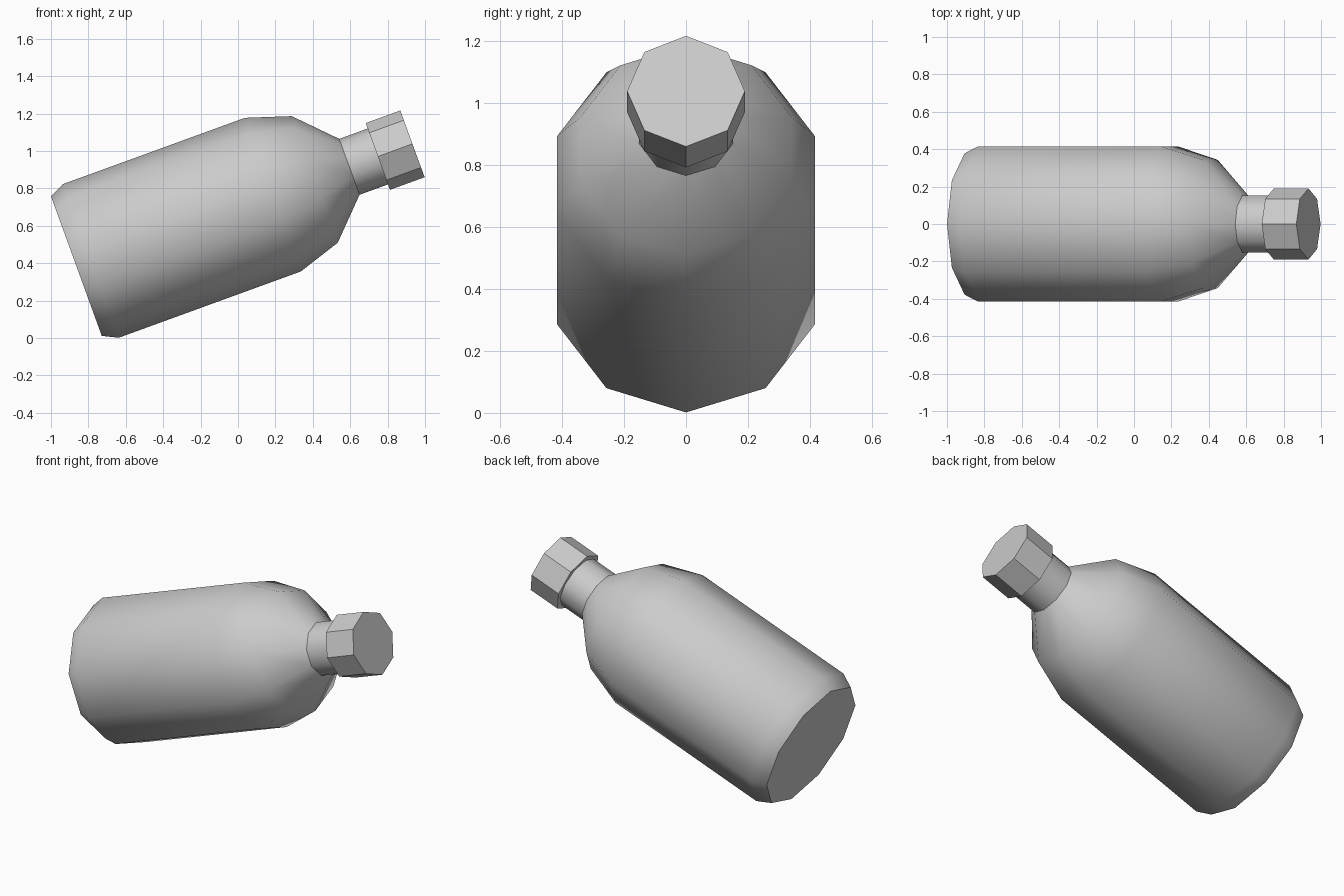
import bpy
import math

cube = bpy.data.objects.get("Cube")
if cube:
    bpy.data.objects.remove(cube, do_unlink=True)

grey = bpy.data.materials.new("light_grey")
grey.use_nodes = True
colour = (0.6, 0.6, 0.6, 1)
grey.diffuse_color = colour
grey.node_tree.nodes["Principled BSDF"].inputs["Base Color"].default_value = colour


def lathe(name, profile, sides):
    """Closed turned part from (radius, height) rings, laid over at the bottle's tilt."""
    verts = [(r * math.cos(2 * math.pi * i / sides),
              r * math.sin(2 * math.pi * i / sides), h)
             for r, h in profile for i in range(sides)]
    rings = len(profile)
    faces = [tuple(reversed(range(sides))),
             tuple(range((rings - 1) * sides, rings * sides))]
    for k in range(rings - 1):
        for i in range(sides):
            j = (i + 1) % sides
            faces.append((k * sides + i, k * sides + j,
                          (k + 1) * sides + j, (k + 1) * sides + i))
    mesh = bpy.data.meshes.new(name)
    mesh.from_pydata(verts, [], faces)
    mesh.materials.append(grey)
    obj = bpy.data.objects.new(name, mesh)
    bpy.context.collection.objects.link(obj)
    obj.rotation_euler = (0, math.radians(70), 0)
    obj.location = (-0.224, 0, 0.617)
    bpy.ops.object.select_all(action="DESELECT")
    obj.select_set(True)
    bpy.context.view_layer.objects.active = obj
    bpy.ops.object.shade_smooth_by_angle(angle=math.radians(40))
    return obj


# Body with bevelled base, rounded shoulder and straight neck
lathe("bottle_body", [(0.397, -0.681), (0.437, -0.599), (0.437, 0.437),
                      (0.36, 0.675), (0.159, 0.872), (0.159, 1.04)], 10)

# Faceted screw cap
lathe("bottle_cap", [(0.19, 1.034), (0.19, 1.231)], 8)
